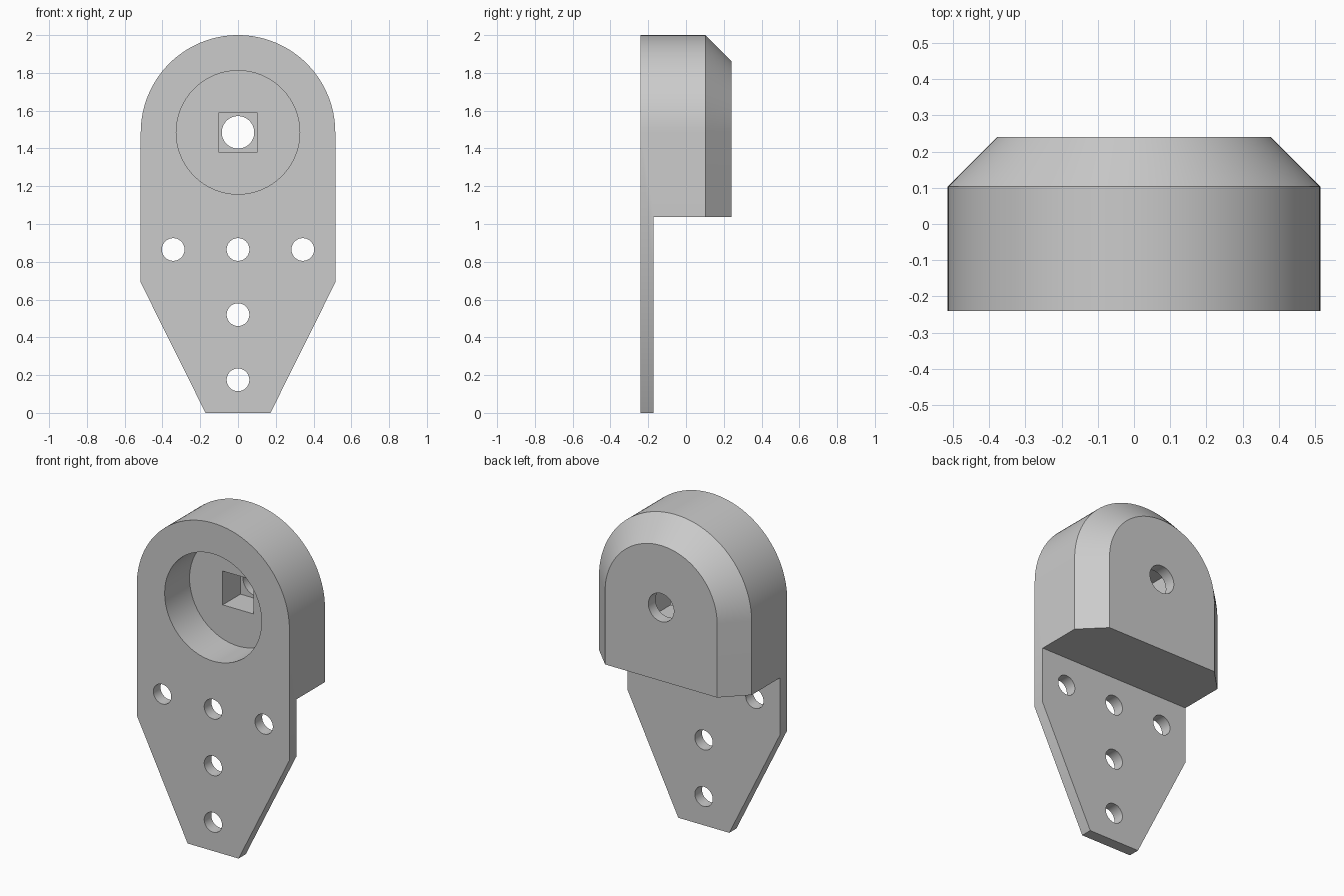
import bpy, bmesh, math
from mathutils import Matrix, Vector

if "Cube" in bpy.data.objects:
    bpy.data.objects.remove(bpy.data.objects["Cube"], do_unlink=True)

R = 0.515            # outer radius of the rounded head
AXIS_Z = 1.485       # height of the bore axis
FRONT, BACK = -0.24, 0.24
CHAMFER = 0.137
WALL = 0.069         # thickness of plate and rear wall

grey = bpy.data.materials.new("plain grey")
grey.use_nodes = True
grey.diffuse_color = (0.6, 0.6, 0.6, 1)
grey.node_tree.nodes["Principled BSDF"].inputs["Base Color"].default_value = (0.6, 0.6, 0.6, 1)


def make_object(name, bm):
    bmesh.ops.recalc_face_normals(bm, faces=bm.faces)
    mesh = bpy.data.meshes.new(name)
    bm.to_mesh(mesh)
    bm.free()
    mesh.materials.append(grey)
    obj = bpy.data.objects.new(name, mesh)
    bpy.context.collection.objects.link(obj)
    return obj


def outline(radius, y, steps=64):
    """Arched head, straight sides and tapered foot at depth y."""
    pts = [(-0.172, 0), (0.172, 0), (radius, 0.69)]
    for i in range(steps + 1):
        a = math.pi * i / steps
        pts.append((radius * math.cos(a), AXIS_Z + radius * math.sin(a)))
    pts.append((-radius, 0.69))
    return [(x, y, z) for x, z in pts]


def loft(name, rings):
    bm = bmesh.new()
    loops = [[bm.verts.new(p) for p in ring] for ring in rings]
    n = len(loops[0])
    for a, b in zip(loops, loops[1:]):
        for i in range(n):
            j = (i + 1) % n
            bm.faces.new((a[i], a[j], b[j], b[i]))
    bm.faces.new(loops[0])
    bm.faces.new(loops[-1])
    return make_object(name, bm)


def round_cutter(name, x, z, radius, y0, y1):
    bm = bmesh.new()
    place = Matrix.Translation((x, (y0 + y1) / 2, z)) @ Matrix.Rotation(math.pi / 2, 4, 'X')
    bmesh.ops.create_cone(bm, cap_ends=True, segments=64, radius1=radius,
                          radius2=radius, depth=y1 - y0, matrix=place)
    return make_object(name, bm)


def box_cutter(name, low, high):
    low, high = Vector(low), Vector(high)
    bm = bmesh.new()
    place = Matrix.Translation((low + high) / 2) @ Matrix.Diagonal((*(high - low), 1))
    bmesh.ops.create_cube(bm, size=1, matrix=place)
    return make_object(name, bm)


# Solid body with a chamfered back
bracket = loft("bracket_body", [outline(R, FRONT), outline(R, BACK - CHAMFER),
                                outline(R - CHAMFER, BACK)])

# Relief behind the mounting plate, then bore, square pocket and shaft hole
cutters = [
    box_cutter("plate_relief", (-1, FRONT + WALL, -1), (1, 1, 1.037)),
    round_cutter("bore", 0, AXIS_Z, 0.327, -0.5, 0),
    box_cutter("square_pocket", (-0.103, -0.05, AXIS_Z - 0.103),
               (0.103, BACK - WALL, AXIS_Z + 0.103)),
    round_cutter("shaft_hole", 0, AXIS_Z, 0.086, 0.1, 0.5),
]

# Screw holes through the plate
for x, z in [(-0.343, 0.865), (0, 0.865), (0.343, 0.865), (0, 0.52), (0, 0.175)]:
    cutters.append(round_cutter("screw_hole", x, z, 0.06, -0.5, 0))

bpy.ops.object.select_all(action='DESELECT')
bpy.context.view_layer.objects.active = bracket
bracket.select_set(True)
for cutter in cutters:
    cutter.hide_render = True
    mod = bracket.modifiers.new(cutter.name, 'BOOLEAN')
    mod.operation = 'DIFFERENCE'
    mod.solver = 'EXACT'
    mod.object = cutter
    bpy.ops.object.modifier_apply(modifier=mod.name)
    bpy.data.objects.remove(cutter, do_unlink=True)

bpy.ops.object.shade_smooth_by_angle(angle=math.radians(30))
